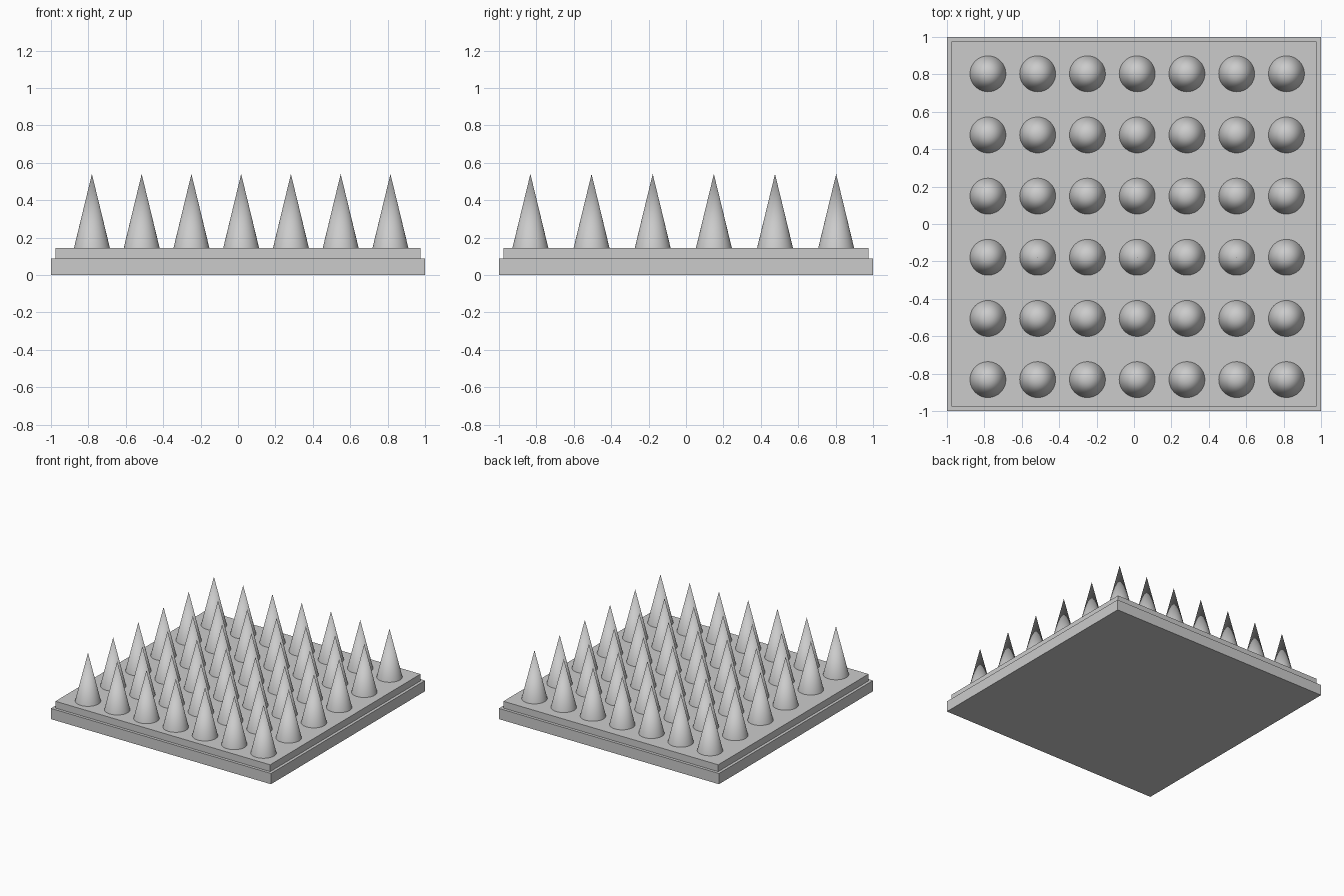
import bpy

if "Cube" in bpy.data.objects:
    bpy.data.objects.remove(bpy.data.objects["Cube"])


def slab(name, half, z0, z1):
    bpy.ops.mesh.primitive_cube_add(size=1, location=(0, 0, (z0 + z1) / 2))
    ob = bpy.context.object
    ob.name = name
    ob.scale = (2 * half, 2 * half, z1 - z0)
    bpy.ops.object.transform_apply(location=False, rotation=False, scale=True)
    return ob


BASE_TOP, PLATE_TOP, TIP = 0.088, 0.144, 0.54

# Stepped base
slab("base_plate", 1.0, 0.0, BASE_TOP)
slab("upper_plate", 0.976, BASE_TOP, PLATE_TOP)

# One spike at the front left corner, repeated as a 7 x 6 grid
bpy.ops.mesh.primitive_cone_add(vertices=48, radius1=0.096, radius2=0,
                                depth=TIP - PLATE_TOP,
                                location=(-0.781, -0.832, (TIP + PLATE_TOP) / 2))
spikes = bpy.context.object
spikes.name = "spikes"
bpy.ops.object.shade_smooth_by_angle()
for name, count, step in (("columns", 7, (0.266, 0, 0)), ("rows", 6, (0, 0.327, 0))):
    arr = spikes.modifiers.new(name, 'ARRAY')
    arr.count = count
    arr.use_relative_offset = False
    arr.use_constant_offset = True
    arr.constant_offset_displace = step
